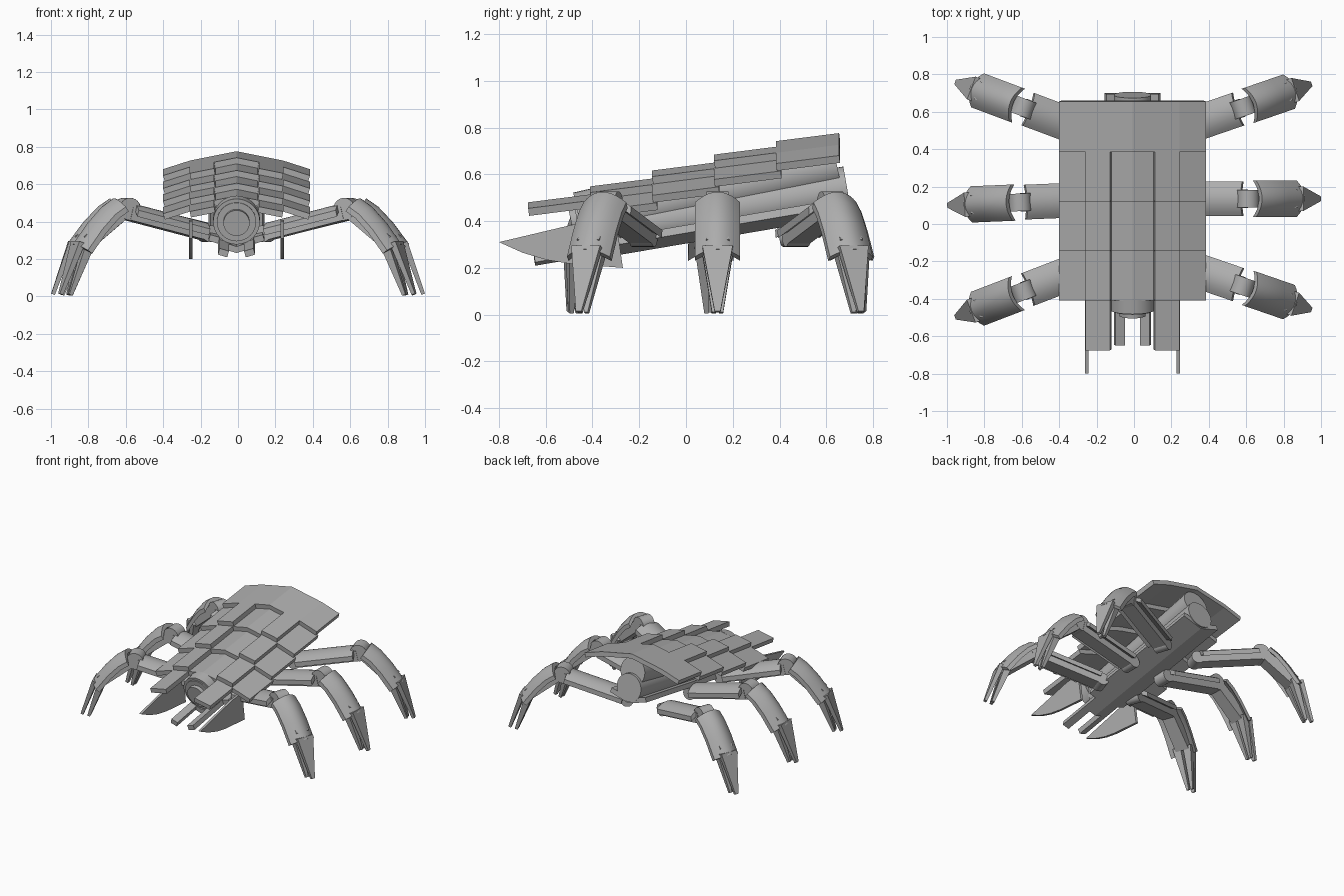
import bpy, bmesh, math
from mathutils import Matrix, Vector

if "Cube" in bpy.data.objects:
    bpy.data.objects.remove(bpy.data.objects["Cube"])

grey = bpy.data.materials.new("plain grey")
grey.diffuse_color = (0.42, 0.42, 0.42, 1)
grey.use_nodes = True
grey.node_tree.nodes["Principled BSDF"].inputs["Base Color"].default_value = grey.diffuse_color
CX = -0.008  # body centre line


def finish(name, bm, smooth=False):
    bmesh.ops.recalc_face_normals(bm, faces=bm.faces)
    me = bpy.data.meshes.new(name)
    bm.to_mesh(me)
    bm.free()
    me.materials.append(grey)
    ob = bpy.data.objects.new(name, me)
    bpy.context.collection.objects.link(ob)
    if smooth:
        bpy.context.view_layer.objects.active = ob
        ob.select_set(True)
        bpy.ops.object.shade_smooth_by_angle(angle=math.radians(35))
        ob.select_set(False)
    return ob


def loft(name, rings, mat=Matrix(), smooth=False):
    """Skin closed rings of equal length and cap both ends."""
    bm = bmesh.new()
    vs = [[bm.verts.new(mat @ Vector(p)) for p in ring] for ring in rings]
    n = len(rings[0])
    for a, b in zip(vs, vs[1:]):
        for i in range(n):
            bm.faces.new((a[i], a[(i + 1) % n], b[(i + 1) % n], b[i]))
    bm.faces.new(vs[0][::-1])
    bm.faces.new(vs[-1])
    return finish(name, bm, smooth)


def tube(name, a, b, r, mat=Matrix(), n=32):
    """Cylinder from point a to point b."""
    a, b = Vector(a), Vector(b)
    q = (b - a).to_track_quat('Z', 'Y')
    ring = [q @ Vector((r * math.cos(t), r * math.sin(t), 0))
            for t in (2 * math.pi * i / n for i in range(n))]
    return loft(name, [[a + p for p in ring], [b + p for p in ring]], mat, True)


def comb(name, xs, rear, fronts, height, thick, offset):
    """Folded plate whose columns reach forward to different lengths."""
    bm = bmesh.new()
    for (x0, x1), front in zip(zip(xs, xs[1:]), fronts):
        ys = [rear] + sorted({f for f in fronts if f >= front}, reverse=True)
        for y1, y0 in zip(ys, ys[1:]):
            bm.faces.new([bm.verts.new((x + CX, y, height(x, y)))
                          for x, y in ((x0, y0), (x1, y0), (x1, y1), (x0, y1))])
    bmesh.ops.remove_doubles(bm, verts=bm.verts, dist=1e-5)
    ob = finish(name, bm)
    if ob.data.polygons[0].normal.z < 0:
        ob.data.flip_normals()
    mod = ob.modifiers.new("thickness", 'SOLIDIFY')
    mod.thickness, mod.offset = thick, offset


# overlapping back shell plates
def fold(x):
    return 0.2 * min(abs(x), 0.25) + 0.32 * max(abs(x) - 0.25, 0)


XS = [-0.393, -0.25, -0.12, 0, 0.12, 0.25, 0.393]
for k in range(4):
    f = 0.385 - 0.265 * k
    m = f - 0.265
    rear = 0.655 if k == 0 else f + 0.285
    comb(f"shell_plate_{k + 1}", XS, rear, [f, m, f, f, m, f],
         lambda x, y: 0.742 - 0.068 * k + 0.127 * (y - f) - fold(x), 0.033, -1)

# belly keel with two front prongs
comb("belly_keel", [-0.15, -0.1, -0.05, 0, 0.05, 0.1, 0.15], 0.70,
     [-0.3, -0.645, -0.42, -0.42, -0.645, -0.3],
     lambda x, y: 0.195 + 0.17 * (y + 0.64) + 0.3 * abs(x), 0.035, 1)

# body cylinders and front eye
tube("upper_body", (CX, -0.40, 0.41), (CX, 0.645, 0.64), 0.1)
tube("lower_body", (CX, -0.38, 0.35), (CX, 0.69, 0.535), 0.1)
tube("eye_rim", (CX, -0.455, 0.40), (CX, -0.38, 0.417), 0.125)
tube("eye_ring", (CX, -0.465, 0.398), (CX, -0.44, 0.403), 0.105)
tube("eye_lens", (CX, -0.49, 0.392), (CX, -0.44, 0.403), 0.07)

# front cutting blades
BLADE = [(-0.8, 0.31), (-0.7, 0.265), (-0.6, 0.235), (-0.5, 0.218), (-0.27, 0.2),
         (-0.3, 0.41), (-0.42, 0.40)]
for side in (-1, 1):
    xs = [CX + side * 0.236, CX + side * 0.254]
    loft("front_blade", [[(x, y, z) for y, z in BLADE] for x in xs])


def arc_plate(name, path, half, rise, thick, mat):
    """Armour plate following (r, z) points, arched across its width."""
    rings = []
    for i, (r, z) in enumerate(path):
        a, b = path[max(i - 1, 0)], path[min(i + 1, len(path) - 1)]
        d = Vector((b[0] - a[0], b[1] - a[1])).normalized()
        nr, nz = -d.y, d.x
        ring = []
        for t, order in ((0, range(-5, 6)), (thick, range(5, -6, -1))):
            for j in order:
                off = -rise * (j / 5) ** 2 - t
                ring.append((r + nr * off, half * j / 5, z + nz * off))
        rings.append(ring)
    loft(name, rings, mat, True)


def bar(name, a, b, wa, wb, ta, tb, mat, s0=0.0, s1=0.0):
    """Tapered bar between (r, z) points, widths across, thickness along r."""
    d = Vector((b[0] - a[0], b[1] - a[1])).normalized()
    rings = []
    for (r, z), w, t, s in ((a, wa, ta, s0), (b, wb, tb, s1)):
        rings.append([(r - d.y * v * t, s + u * w, z + d.x * v * t)
                      for u, v in ((-.5, -.5), (.5, -.5), (.5, .5), (-.5, .5))])
    loft(name, rings, mat)


# six legs: origin x, origin y, heading in degrees
LEGS = [(0.147, 0.473, 19), (0.15, 0.135, 0), (0.147, -0.183, -19),
        (-0.161, 0.462, 159.5), (-0.15, 0.135, 182.4), (-0.164, -0.195, 201)]
for x, y, ang in LEGS:
    M = Matrix.Translation((x, y, 0)) @ Matrix.Rotation(math.radians(ang), 4, 'Z')
    # thigh beam, joints and cover
    tube("hip_joint", (0, -0.05, 0.335), (0, 0.05, 0.335), 0.045, M, 24)
    bar("thigh_beam", (0, 0.335), (0.45, 0.445), 0.1, 0.1, 0.075, 0.075, M)
    arc_plate("thigh_cover", [(0.01, 0.395), (0.42, 0.495)], 0.093, 0.035, 0.035, M)
    tube("knee_joint", (0.46, -0.047, 0.467), (0.46, 0.047, 0.467), 0.06, M, 24)
    # shin with arched cover
    bar("shin_beam", (0.46, 0.475), (0.70, 0.29), 0.09, 0.1, 0.07, 0.08, M)
    arc_plate("shin_cover", [(0.535, 0.525), (0.60, 0.48), (0.68, 0.395), (0.765, 0.28)],
              0.097, 0.055, 0.03, M)
    # claw of one outer and two inner spikes
    bar("outer_spike", (0.74, 0.29), (0.84, 0.012), 0.13, 0.025, 0.035, 0.02, M)
    for s in (-1, 1):
        bar("inner_spike", (0.69, 0.29), (0.79, 0.008), 0.06, 0.018, 0.05, 0.02, M,
            s * 0.04, s * 0.015)
